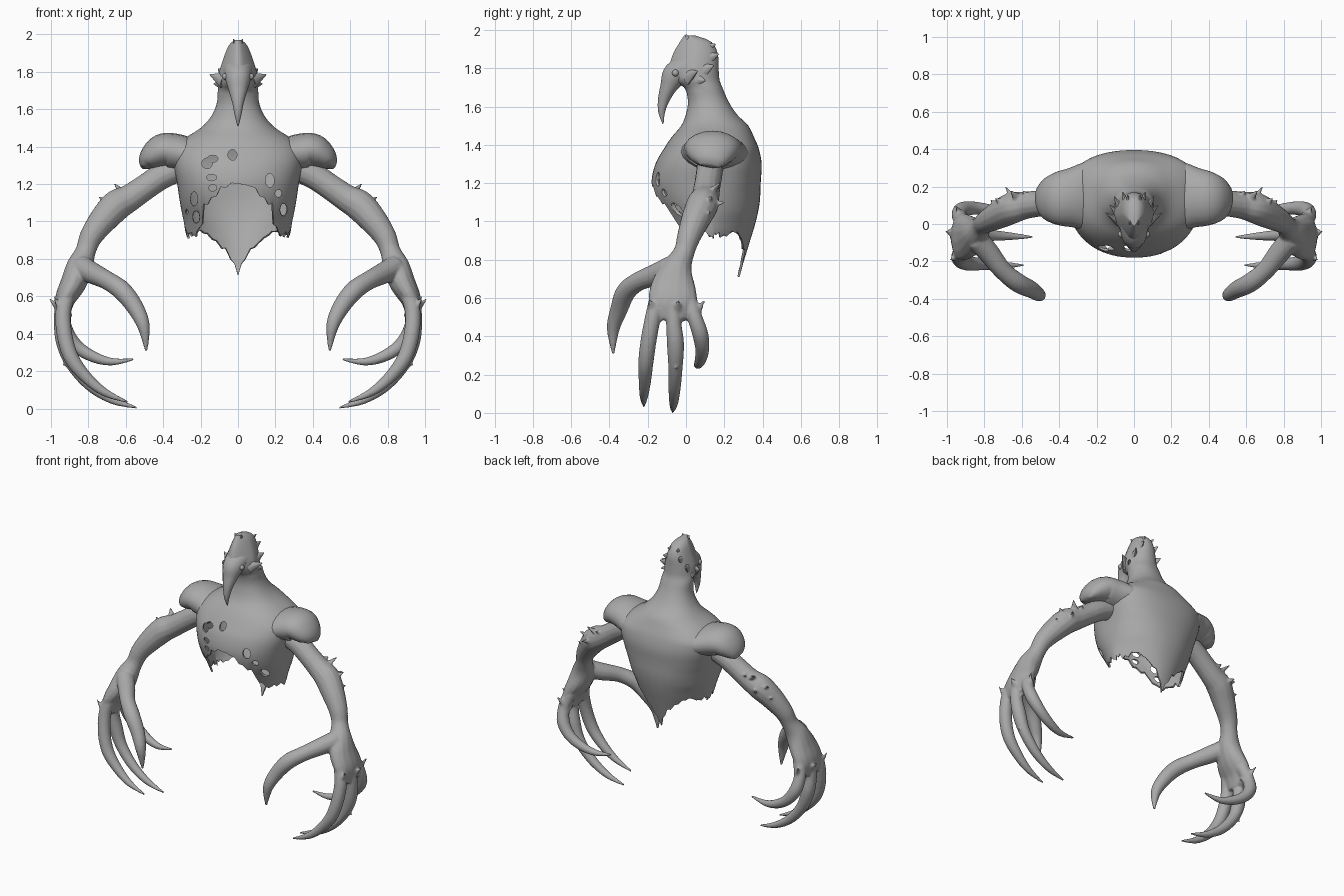
import bpy, bmesh, math
from mathutils import Vector

if "Cube" in bpy.data.objects:
    bpy.data.objects.remove(bpy.data.objects["Cube"])

skin = bpy.data.materials.new("grey_skin")
skin.use_nodes = True
skin.diffuse_color = (0.4, 0.4, 0.4, 1)
skin.node_tree.nodes["Principled BSDF"].inputs["Base Color"].default_value = skin.diffuse_color


def spline(rows, steps):
    """Smooth curve through rows of numbers."""
    out = []
    for i in range(len(rows) - 1):
        p = [Vector(rows[max(0, min(len(rows) - 1, i + k))]) for k in (-1, 0, 1, 2)]
        for s in range(steps):
            t = s / steps
            out.append(p[1] + 0.5 * t * ((p[2] - p[0])
                       + t * ((2 * p[0] - 5 * p[1] + 4 * p[2] - p[3])
                       + t * (3 * (p[1] - p[2]) + p[3] - p[0]))))
    return out + [Vector(rows[-1])]


def lookup(table, x):
    """Linear lookup of x in rows sorted by rising first value."""
    for a, b in zip(table, table[1:]):
        if x <= b[0]:
            f = max(0, (x - a[0]) / max(b[0] - a[0], 1e-6))
            return [u + (v - u) * f for u, v in zip(a, b)]
    return list(table[-1])


def skin_rings(bm, rings, caps=(True, True)):
    n = len(rings[0])
    for a, b in zip(rings, rings[1:]):
        for i in range(n):
            bm.faces.new((a[i], a[(i + 1) % n], b[(i + 1) % n], b[i]))
    if caps[0]:
        bm.faces.new(rings[0][::-1])
    if caps[1]:
        bm.faces.new(rings[-1])


def tube(bm, rows, ref=(0, 1, 0), sides=14, steps=5):
    """Tapered limb; rows are x, y, z, radius along ref, radius across it."""
    rows = [tuple(r) + (r[3],) if len(r) == 4 else r for r in rows]
    pts = spline(rows, steps)
    rings = []
    for i, p in enumerate(pts):
        t = (pts[min(i + 1, len(pts) - 1)] - pts[max(i - 1, 0)])
        t = Vector(t[:3]).normalized()
        u = Vector(ref)
        u = (u - t * u.dot(t)).normalized()
        v = t.cross(u)
        ring = []
        for k in range(sides):
            a = math.tau * k / sides
            ring.append(bm.verts.new(Vector(p[:3]) + u * math.cos(a) * max(p[3], .002)
                                     + v * math.sin(a) * max(p[4], .002)))
        rings.append(ring)
    skin_rings(bm, rings)


def spike(bm, base, tip, r, ref=(.3, .8, .5)):
    tube(bm, [(*base, r, r * .55), (*tip, .003)], ref=ref, sides=8, steps=1)


def smooth(ob, angle):
    bpy.ops.object.select_all(action='DESELECT')
    ob.select_set(True)
    bpy.context.view_layer.objects.active = ob
    bpy.ops.object.shade_smooth_by_angle(angle=math.radians(angle))


def finish(name, bm, mirror=False, angle=45):
    bmesh.ops.recalc_face_normals(bm, faces=bm.faces[:])
    me = bpy.data.meshes.new(name)
    bm.to_mesh(me)
    bm.free()
    ob = bpy.data.objects.new(name, me)
    bpy.context.collection.objects.link(ob)
    me.materials.append(skin)
    smooth(ob, angle)
    if mirror:
        ob.modifiers.new("mirror", 'MIRROR')
    return ob


# Torso, neck and skull: height, front y, back y, half width
outline = [(1.97, -.01, .05, .02), (1.94, -.03, .13, .05), (1.88, -.065, .165, .075),
           (1.8, -.09, .17, .1), (1.74, -.08, .175, .107), (1.7, -.01, .19, .108),
           (1.63, .01, .22, .114), (1.56, 0, .265, .145), (1.5, -.025, .325, .2),
           (1.44, -.075, .355, .29), (1.38, -.115, .38, .34), (1.3, -.16, .395, .345),
           (1.2, -.18, .39, .325), (1.1, -.16, .385, .31), (1, -.1, .365, .29),
           (.9, -.05, .335, .265), (.72, 0, .28, .15)]
dense = sorted(tuple(r) for r in spline(outline, 6))
# Torn lower edge: angle from the front, height
hem = [(0, 1.2), (12, 1.19), (24, 1.12), (36, 1.08), (42, .95), (48, .97), (54, .91), (62, .95),
       (70, .93), (80, .95), (90, .91), (105, .94), (120, .92), (135, .95), (148, .92),
       (156, .88), (166, .84), (180, .72)]
# Squareness by height: front, back
power = [(.9, .92, 2), (1.05, .92, 1.1), (1.2, .82, .68), (1.38, .78, .55), (1.48, .88, .85), (1.6, .92, .95)]
bm = bmesh.new()
COLS, UPPER, LOWER = 72, 44, 16
rings = []
for r in range(UPPER + LOWER + 1):
    ring = []
    for c in range(COLS):
        deg = 360 * c / COLS
        a = math.radians(deg)
        if r <= UPPER:
            z = 1.97 + (1.23 - 1.97) * r / UPPER
        else:
            bottom = lookup(hem, min(deg, 360 - deg))[1] + .012 * math.sin(deg * 3.1)
            z = 1.23 + (bottom - 1.23) * (r - UPPER) / LOWER
        _, front, back, w = lookup(dense, z)
        co, si = math.cos(a), math.sin(a)
        bend = lookup(power, z)[1 if co > 0 else 2]
        pinch = 1 - .4 * max(0, co) * min(1, max(0, (z - 1.68) / .06))
        x = w * math.copysign(abs(si) ** .92, si) * pinch
        y = (front + back) / 2 - (back - front) / 2 * math.copysign(abs(co) ** bend, co)
        ring.append(bm.verts.new((x, y, z)))
    rings.append(ring)
skin_rings(bm, rings, (True, False))
body = finish("torso_neck_and_skull", bm)
shell = body.modifiers.new("shell", 'SOLIDIFY')
shell.thickness = .012
shell.offset = -1

# Holes worn through the ribs: x, z, half width, half height
bm = bmesh.new()
for x, z, w, h in [(-.165, 1.31, .03, .03), (-.135, 1.335, .03, .02), (-.03, 1.355, .026, .03),
                   (-.14, 1.235, .03, .02), (-.135, 1.18, .024, .02), (.17, 1.22, .026, .04),
                   (-.235, 1.12, .02, .04), (-.225, 1.02, .022, .04), (.245, 1.06, .022, .04),
                   (.215, 1.15, .018, .02), (-.275, 1.05, .012, .025)]:
    made = bmesh.ops.create_icosphere(bm, subdivisions=2, radius=1)["verts"]
    for v in made:
        v.co = Vector((x + v.co.x * w, -.1 + v.co.y * .14, z + v.co.z * h))
cutter = finish("hole_cutter", bm)
cutter.hide_render = True
cut = body.modifiers.new("holes", 'BOOLEAN')
cut.operation = 'DIFFERENCE'
cut.object = cutter
cut.solver = 'EXACT'
cut.use_self = True
bpy.context.view_layer.objects.active = body
for name in ("shell", "holes"):
    bpy.ops.object.modifier_apply(modifier=name)
bpy.data.objects.remove(cutter)
smooth(body, 45)

# Hooked beak
bm = bmesh.new()
tube(bm, [(0, .02, 1.81, .085, .075), (0, -.055, 1.765, .07, .07), (0, -.092, 1.7, .05, .045),
          (0, -.118, 1.63, .03, .03), (0, -.127, 1.57, .018, .018), (0, -.12, 1.51, .003)],
     ref=(1, 0, 0))
finish("beak", bm)

# Eyes
bm = bmesh.new()
for v in bmesh.ops.create_uvsphere(bm, u_segments=12, v_segments=8, radius=.018)["verts"]:
    v.co += Vector((.068, -.055, 1.775))
finish("eyes", bm, True)

# Ragged crest lying close along the jaw and the back of the skull
bm = bmesh.new()
for base, tip, r in [((.075, .01, 1.755), (.15, .06, 1.785), .045),
                     ((.08, .05, 1.74), (.128, .1, 1.735), .04),
                     ((.075, .09, 1.79), (.105, .145, 1.815), .04),
                     ((.045, .11, 1.85), (.06, .17, 1.875), .04),
                     ((.025, .09, 1.9), (.035, .155, 1.925), .035),
                     ((.015, .02, 1.93), (.025, .0, 1.975), .025)]:
    spike(bm, base, tip, r, (0, .3, 1))
finish("crest", bm, True)

# Shoulder plates growing out of the chest
bm = bmesh.new()
tube(bm, [(.2, .15, 1.34, .19, .08), (.27, .145, 1.355, .18, .095), (.34, .14, 1.37, .158, .1),
          (.4, .135, 1.375, .145, .095), (.45, .13, 1.35, .125, .078), (.49, .125, 1.315, .09, .05),
          (.507, .12, 1.29, .05, .015)], sides=20)
finish("shoulders", bm, True, 60)

# Arms, palms and clawed fingers, fused into one skin
bm = bmesh.new()
tube(bm, [(.3, .125, 1.29, .07), (.41, .12, 1.24, .07), (.5, .11, 1.18, .07),
          (.58, .1, 1.125, .074), (.65, .085, 1.085, .084), (.72, .05, 1.01, .076),
          (.785, .015, .92, .062), (.815, -.01, .84, .055), (.845, -.045, .76, .078, .072),
          (.88, -.065, .67, .115, .07), (.925, -.07, .58, .125, .055), (.935, -.07, .49, .08, .035)])
digits = [
    [(.84, -.08, .76, .06), (.78, -.15, .725, .058), (.7, -.25, .685, .05), (.62, -.315, .63, .052),
     (.55, -.35, .54, .046), (.505, -.38, .44, .034), (.49, -.38, .305, .006)],
    [(.91, -.14, .62, .045), (.935, -.17, .51, .042), (.925, -.195, .38, .042), (.885, -.21, .26, .04),
     (.805, -.215, .16, .032), (.71, -.22, .085, .022), (.59, -.22, .035, .006)],
    [(.93, -.07, .6, .045), (.945, -.065, .48, .04), (.93, -.055, .36, .045), (.885, -.055, .24, .038),
     (.79, -.06, .125, .032), (.67, -.065, .045, .022), (.54, -.07, .004, .006)],
    [(.91, .01, .6, .045), (.935, .045, .5, .04), (.92, .075, .41, .042), (.86, .085, .33, .036),
     (.77, .075, .275, .03), (.67, .06, .25, .02), (.555, .05, .264, .006)]]
for d in digits:
    tube(bm, d, ref=(0, 1, .2))
# Ragged elbow growths and knuckle points
for base, tip, r in [((.58, .1, 1.12), (.665, .18, 1.205), .055), ((.53, .1, 1.15), (.6, .185, 1.19), .05),
                     ((.65, .08, 1.07), (.75, .14, 1.135), .055), ((.62, .09, 1.08), (.69, .205, 1.1), .05),
                     ((.69, .06, 1.01), (.77, .13, 1.05), .045),
                     ((.92, -.05, .49), (1.01, -.04, .59), .06),
                     ((.925, -.15, .48), (.985, -.195, .6), .05),
                     ((.91, .02, .49), (.955, .1, .59), .05),
                     ((.89, -.055, .29), (.94, -.05, .225), .035),
                     ((.57, -.33, .58), (.51, -.4, .49), .045)]:
    spike(bm, base, tip, r)
arms = finish("arms_and_hands", bm)
fuse = arms.modifiers.new("fuse", 'REMESH')
fuse.mode = 'VOXEL'
fuse.voxel_size = .008
fuse.use_smooth_shade = True
soft = arms.modifiers.new("soften", 'SMOOTH')
soft.factor = .5
soft.iterations = 2
arms.modifiers.new("mirror", 'MIRROR')
